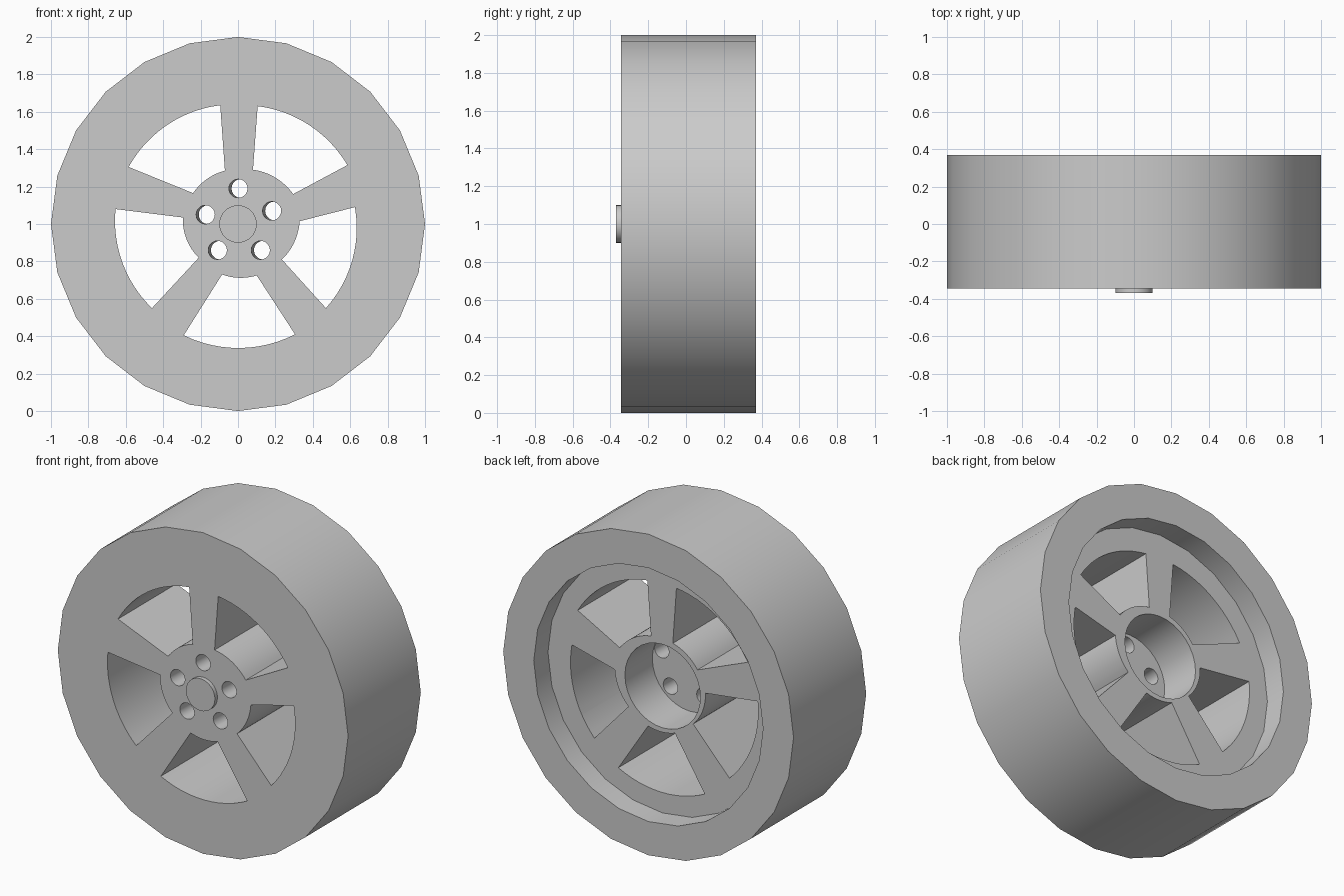
import bpy, bmesh, math
from mathutils import Vector

if "Cube" in bpy.data.objects:
    bpy.data.objects.remove(bpy.data.objects["Cube"])

FRONT, BACK = -0.345, 0.37
FLOOR = BACK - 0.14        # floor of the rear recess
BORE = -0.04               # floor of the hub bore
AXLE = Vector((0, 1))      # wheel centre in x, z

grey = bpy.data.materials.new("plain grey")
grey.use_nodes = True
grey.diffuse_color = (0.6, 0.6, 0.6, 1)
grey.node_tree.nodes["Principled BSDF"].inputs["Base Color"].default_value = grey.diffuse_color


def prism(name, outline, y0, y1, lean=0.0):
    """Extrude an x, z outline from y0 to y1, leaning along x if asked."""
    bm = bmesh.new()
    base = bm.faces.new([bm.verts.new((p[0], y0, p[1])) for p in outline])
    moved = bmesh.ops.extrude_face_region(bm, geom=[base], use_keep_orig=True)
    for v in moved["geom"]:
        if isinstance(v, bmesh.types.BMVert):
            v.co += Vector((lean, y1 - y0, 0))
    bmesh.ops.recalc_face_normals(bm, faces=bm.faces)
    mesh = bpy.data.meshes.new(name)
    bm.to_mesh(mesh)
    bm.free()
    mesh.materials.append(grey)
    obj = bpy.data.objects.new(name, mesh)
    bpy.context.collection.objects.link(obj)
    return obj


def circle(radius, sides, centre=AXLE):
    turn = math.tau / sides
    return [centre + radius * Vector((math.sin(i * turn), math.cos(i * turn)))
            for i in range(sides)]


def arc(start, end, steps=12):
    """Points swept round the axle from start to end the short way."""
    a, b = Vector(start) - AXLE, Vector(end) - AXLE
    heading = math.atan2(a.y, a.x)
    sweep = (math.atan2(b.y, b.x) - heading + math.pi) % math.tau - math.pi
    points = []
    for i in range(steps + 1):
        t = i / steps
        r = a.length * (1 - t) + b.length * t
        angle = heading + sweep * t
        points.append(AXLE + r * Vector((math.cos(angle), math.sin(angle))))
    return points


def activate(obj):
    bpy.ops.object.select_all(action="DESELECT")
    obj.select_set(True)
    bpy.context.view_layer.objects.active = obj


def cut(target, cutter):
    cutter.hide_render = True
    mod = target.modifiers.new("cut", "BOOLEAN")
    mod.operation, mod.solver, mod.object = "DIFFERENCE", "EXACT", cutter
    activate(target)
    bpy.ops.object.modifier_apply(modifier=mod.name)
    bpy.data.objects.remove(cutter)


# Wheel body with rear recess and hub bore
wheel = prism("wheel_body", circle(1, 24), FRONT, BACK)
cut(wheel, prism("recess_cutter", circle(0.79, 24), FLOOR, BACK + 0.1))
cut(wheel, prism("bore_cutter", circle(0.26, 32), BORE, BACK + 0.1))

# Five openings between the spokes: outer rim pair, then hub pair
openings = [
    ((0.105, 1.63), (0.585, 1.315), (0.295, 1.16), (0.08, 1.29)),
    ((0.625, 1.09), (0.47, 0.55), (0.235, 0.81), (0.33, 1.015)),
    ((0.305, 0.41), (-0.29, 0.405), (-0.085, 0.73), (0.1, 0.725)),
    ((-0.46, 0.55), (-0.655, 1.08), (-0.295, 1.035), (-0.21, 0.82)),
    ((-0.585, 1.305), (-0.095, 1.635), (-0.07, 1.285), (-0.24, 1.165)),
]
for rim_a, rim_b, hub_a, hub_b in openings:
    outline = arc(rim_a, rim_b) + arc(hub_a, hub_b)
    cut(wheel, prism("opening_cutter", outline, FRONT - 0.1, BACK + 0.1))

# Five slightly leaning bolt holes
for centre in [(0, 1.19), (0.18, 1.07), (0.12, 0.86), (-0.11, 0.86), (-0.175, 1.05)]:
    outline = circle(0.05, 20, Vector(centre))
    cut(wheel, prism("bolt_cutter", outline, FRONT - 0.02, BORE + 0.04, 0.017))

# Centre cap
cap = prism("centre_cap", circle(0.1, 32), -0.37, FRONT + 0.02)

for part in (wheel, cap):
    activate(part)
    bpy.ops.object.shade_smooth_by_angle(angle=math.radians(30))
